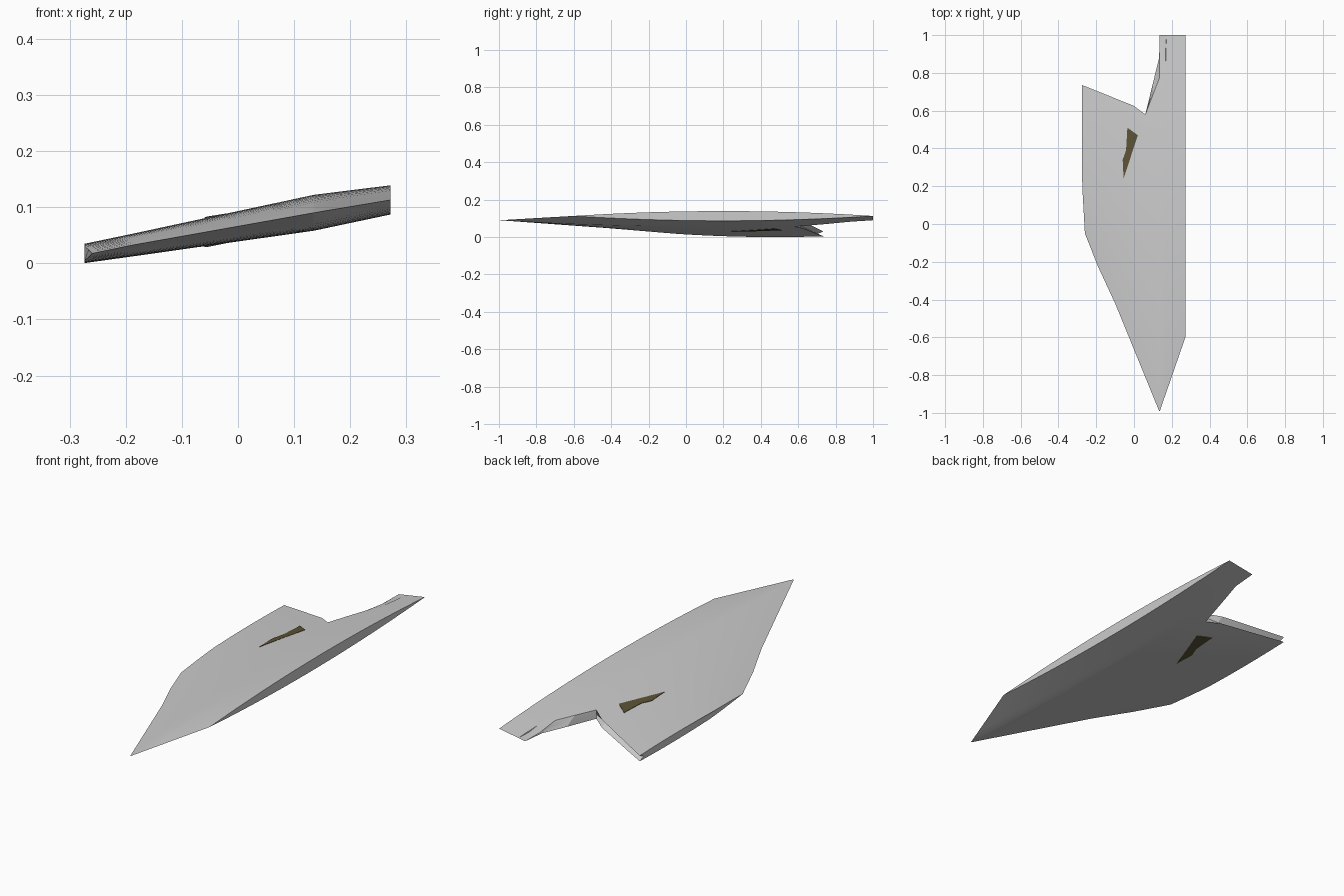
import bpy, bmesh

if "Cube" in bpy.data.objects:
    bpy.data.objects.remove(bpy.data.objects["Cube"])


def lerp_table(x, table):
    """Piecewise linear lookup."""
    if x <= table[0][0]:
        return table[0][1]
    for (x0, v0), (x1, v1) in zip(table, table[1:]):
        if x <= x1:
            return v0 + (v1 - v0) * (x - x0) / (x1 - x0)
    return table[-1][1]


def material(name, colour):
    m = bpy.data.materials.new(name)
    m.diffuse_color = (*colour, 1)
    m.use_nodes = True
    m.node_tree.nodes["Principled BSDF"].inputs["Base Color"].default_value = m.diffuse_color
    return m


grey = material("light grey", (0.6, 0.6, 0.6))
olive = material("dark olive", (0.105, 0.085, 0.036))

# Plan outline and lens-shaped section, all as functions of x
LEADING = [(-0.272, -0.05), (-0.1, -0.42), (0.135, -0.995), (0.272, -0.6)]
TRAIL_TOP = [(-0.272, 0.735), (0.0, 0.625), (0.06, 0.58), (0.168, 0.86), (0.172, 1.0)]
TRAIL_LOW = [(-0.272, 0.735), (0.0, 0.625), (0.06, 0.58), (0.133, 0.88), (0.136, 1.0)]
MIDDLE = [(-0.272, 0.0175), (0.135, 0.09), (0.272, 0.113)]
HALF = [(-0.272, 0.0172), (0.135, 0.032), (0.272, 0.026)]


def surface(x, y, side):
    lead = lerp_table(x, LEADING)
    t = min(1, max(0, (y - lead) / (1 - lead)))
    return lerp_table(x, MIDDLE) + side * lerp_table(x, HALF) * 4 * t * (1 - t)


def finish(bm, name, mat):
    bmesh.ops.remove_doubles(bm, verts=bm.verts, dist=1e-5)
    bmesh.ops.recalc_face_normals(bm, faces=bm.faces)
    mesh = bpy.data.meshes.new(name)
    bm.to_mesh(mesh)
    bm.free()
    mesh.materials.append(mat)
    ob = bpy.data.objects.new(name, mesh)
    bpy.context.collection.objects.link(ob)
    bpy.context.view_layer.objects.active = ob
    ob.select_set(True)
    bpy.ops.object.shade_smooth_by_angle(angle=0.35)
    ob.select_set(False)
    return ob


# Wing panel: closed loops of points along the chord, bridged across the span
COLUMNS = [-0.272, -0.19, -0.1, -0.05, 0.0, 0.06, 0.1, 0.133, 0.136, 0.168, 0.172, 0.22, 0.272]
ROWS = 20
bm = bmesh.new()
loops = []
for x in COLUMNS:
    lead = lerp_table(x, LEADING)
    top, low = lerp_table(x, TRAIL_TOP), lerp_table(x, TRAIL_LOW)
    pts = [(x, lead + (top - lead) * k / ROWS, 1) for k in range(ROWS + 1)]
    # groove along the broken trailing edge
    groove = 0.03 if x < 0.05 else 0.0
    pts.append((x, (top + low) / 2 - groove, 0))
    pts += [(x, lead + (low - lead) * k / ROWS, -1) for k in range(ROWS, 0, -1)]
    loop = []
    for px, py, side in pts:
        z = surface(px, py, side)
        if px < -0.27:  # the outer end tapers toward the front
            px = lerp_table(py, [(-0.05, -0.26), (0.2, -0.274)])
        loop.append(bm.verts.new((px, py, z)))
    loops.append(loop)
for a, b in zip(loops, loops[1:]):
    for i in range(len(a)):
        j = (i + 1) % len(a)
        bm.faces.new((a[i], a[j], b[j], b[i]))
bm.faces.new(loops[0])
bm.faces.new(loops[-1])
finish(bm, "wing_panel", grey)

# Dark damage patches on the upper and lower skins
PATCH = [(-0.035, 0.51), (0.02, 0.47), (-0.055, 0.24), (-0.06, 0.34), (-0.042, 0.39)]
for name, side in (("upper_patch", 1), ("lower_patch", -1)):
    bm = bmesh.new()
    rings = [[bm.verts.new((x, y, surface(x, y, side) + side * off)) for x, y in PATCH]
             for off in (-0.003, 0.002)]
    for ring in rings:
        bm.faces.new(ring)
    for i in range(len(PATCH)):
        j = (i + 1) % len(PATCH)
        bm.faces.new((rings[0][i], rings[0][j], rings[1][j], rings[1][i]))
    finish(bm, name, olive)
